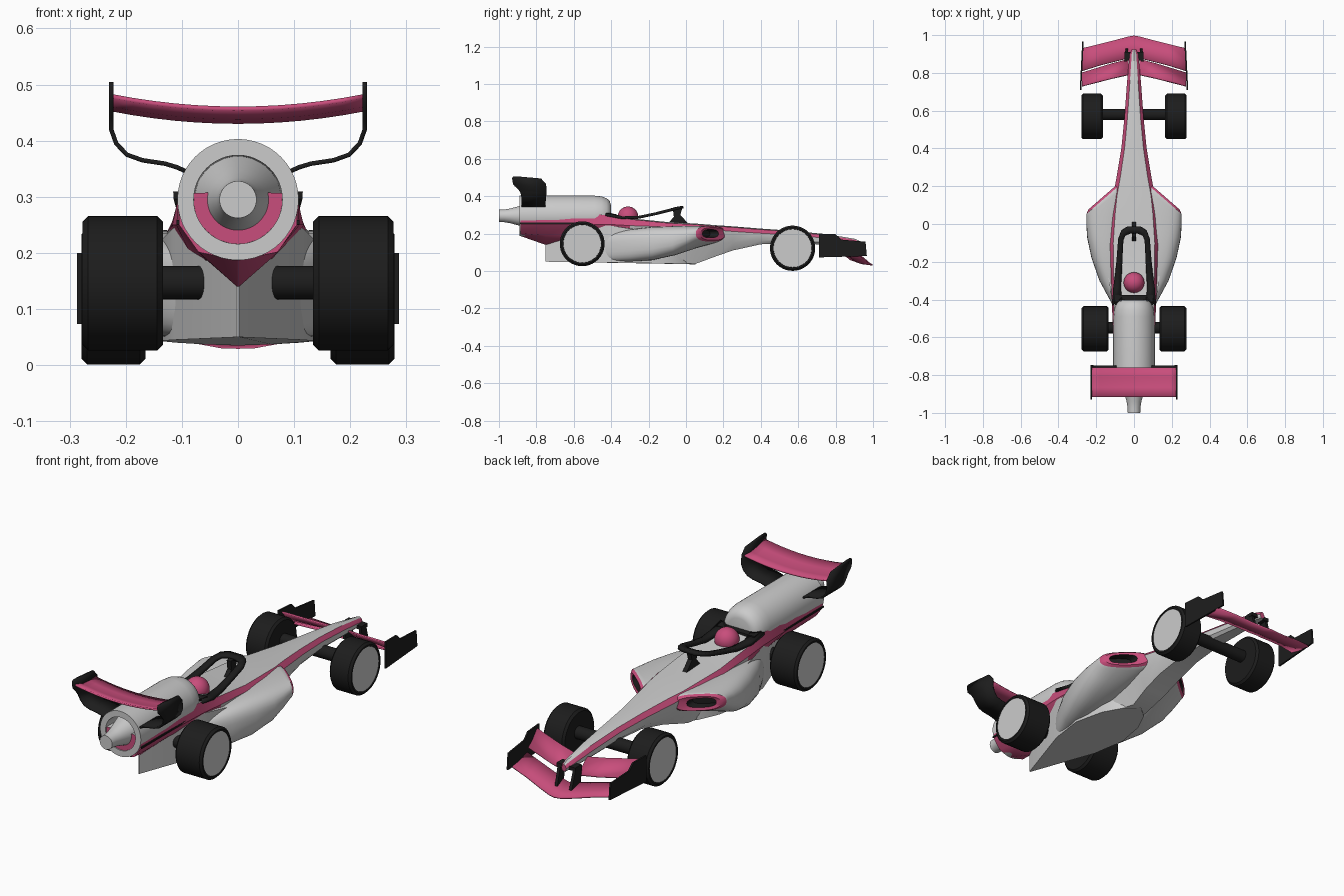
import bpy, bmesh, math
from mathutils import Vector

if "Cube" in bpy.data.objects:
    bpy.data.objects.remove(bpy.data.objects["Cube"])


def material(name, rgb):
    m = bpy.data.materials.new(name)
    m.diffuse_color = (*rgb, 1)
    m.use_nodes = True
    m.node_tree.nodes["Principled BSDF"].inputs["Base Color"].default_value = m.diffuse_color
    return m


PINK = material("pink", (0.58, 0.075, 0.2))
BLACK = material("black", (0.012, 0.012, 0.012))
GREY = material("grey", (0.6, 0.6, 0.6))
MATS = [GREY, PINK, BLACK]


def finish(name, bm, angle=35, thickness=0):
    bmesh.ops.recalc_face_normals(bm, faces=bm.faces)
    me = bpy.data.meshes.new(name)
    bm.to_mesh(me)
    bm.free()
    for m in MATS:
        me.materials.append(m)
    ob = bpy.data.objects.new(name, me)
    bpy.context.collection.objects.link(ob)
    bpy.ops.object.select_all(action='DESELECT')
    bpy.context.view_layer.objects.active = ob
    ob.select_set(True)
    bpy.ops.object.shade_smooth_by_angle(angle=math.radians(angle))
    if thickness:
        s = ob.modifiers.new("thickness", 'SOLIDIFY')
        s.thickness, s.offset = thickness, 0
    return ob


def loft(name, rings, mat=lambda i, j: 0, closed=True, caps=(0, 0), thickness=0, angle=35):
    """Skin a list of point rings; open rows become a sheet given thickness."""
    bm = bmesh.new()
    vs = [[bm.verts.new(p) for p in r] for r in rings]
    n = len(vs[0])
    for i in range(len(vs) - 1):
        for j in range(n if closed else n - 1):
            k = (j + 1) % n
            f = bm.faces.new((vs[i][j], vs[i][k], vs[i + 1][k], vs[i + 1][j]))
            f.material_index = mat(i, j)
    if closed:
        for ring, m in ((vs[0], caps[0]), (vs[-1], caps[1])):
            bm.faces.new(ring).material_index = m
    return finish(name, bm, angle, thickness)


def lathe(name, profile, centre, axis, mat=lambda i, j: 0, caps=(0, 0), sides=40):
    """Revolve (radius, position) pairs about the x or y axis."""
    rings = []
    for r, d in profile:
        ring = []
        for k in range(sides):
            a = 2 * math.pi * k / sides
            u, w = r * math.cos(a), r * math.sin(a)
            ring.append(Vector(centre) + Vector((d, u, w) if axis == 'x' else (u, d, w)))
        rings.append(ring)
    return loft(name, rings, mat, caps=caps)


def plate(name, outline, x, t, mat, lean=0):
    """Extrude a y-z outline sideways; lean shifts x along y."""
    rings = [[(x + s * t / 2 - lean * (y - outline[0][0]), y, z) for y, z in outline] for s in (-1, 1)]
    return loft(name, rings, lambda i, j: mat, caps=(mat, mat), angle=30)


def mirror_rows(half):
    return [[(-x, y, z) for x, y, z in r] for r in half] + [list(r) for r in reversed(half)]


# Fuselage: y, top half width, top z, shoulder half width, shoulder z, keel half width, keel z, bulge
stations = [
    (.925, .006, .158, .013, .145, .006, .130, .001), (.90, .012, .168, .023, .153, .012, .130, .003),
    (.75, .022, .192, .037, .175, .025, .140, .006), (.57, .034, .210, .050, .193, .035, .150, .007),
    (.40, .050, .222, .067, .202, .045, .143, .008), (.25, .072, .234, .092, .212, .055, .110, .008),
    (.15, .090, .241, .110, .220, .055, .075, .005), (.05, .100, .249, .120, .230, .045, .038, 0),
    (-.10, .110, .257, .127, .236, .080, .045, 0), (-.30, .107, .277, .121, .243, .080, .060, 0),
    (-.42, .105, .300, .117, .250, .030, .100, 0), (-.60, .105, .305, .110, .250, .002, .140, .003),
    (-.75, .105, .305, .106, .250, .002, .140, .005), (-.885, .105, .305, .105, .250, .002, .187, .017)]
rings = []
for y, wt, zt, w, zs, wb, zb, b in stations:
    right = [(0, zt + .005), (wt, zt), (w, zs), ((w + wb) / 2 + b, (zs + zb) / 2 - b), (wb, zb)]
    ring = right + [(-x, z) for x, z in reversed(right[1:])]
    rings.append([(x, y, z) for x, z in ring])
loft("fuselage", rings,
     lambda i, j: 1 if j in (1, 7) or (i >= 9 and 2 <= j <= 6) else 0, caps=(1, 1), angle=28)

# Lower hull with flat floor and wedge tail
half = [(0, .05, .035), (.06, 0, .037), (.11, -.10, .04), (.14, -.25, .043), (.115, -.42, .045), (.002, -.75, .05)]
tops = [.10, .15, .2, .22, .245, .165]
floor = half + [(-x, y, z) for x, y, z in reversed(half[1:])]
roof = [(x, y, t) for (x, y, z), t in zip(floor, tops + tops[:0:-1])]
loft("lower_hull", [floor, roof], angle=30)

# Side pods: y, inner x, outer x, bottom z, top z, sweep of the mouth
pod = [
    (.15, .125, .220, .180, .220, .87), (.195, .125, .222, .178, .222, .87),
    (.20, .09, .240, .165, .232, .87), (.185, .07, .252, .158, .240, .87),
    (.16, .05, .252, .150, .241, .80), (.06, .05, .252, .120, .241, .45),
    (-.05, .05, .248, .085, .240, .15), (-.18, .05, .225, .058, .236, 0),
    (-.30, .05, .183, .050, .222, 0), (-.42, .04, .118, .050, .200, 0), (-.50, .03, .07, .06, .18, 0)]
for s, side in ((1, "right"), (-1, "left")):
    rings = []
    for y, xi, xo, zb, zt, sweep in pod:
        ring = []
        for k in range(28):
            a = 2 * math.pi * k / 28
            c, d = math.cos(a), math.sin(a)
            x = (xi + xo) / 2 + (xo - xi) / 2 * math.copysign(abs(c) ** .75, c)
            z = (zb + zt) / 2 + (zt - zb) / 2 * math.copysign(abs(d) ** .75, d)
            ring.append((s * x, y - sweep * (x - .1), z))
        rings.append(ring)
    loft("side_pod_" + side, rings, lambda i, j: 2 if i == 0 else 1 if i < 3 else 0, caps=(2, 0))

    # Dark seam along the rear body
    plate("body_seam_" + side, [(-.887, .251), (-.45, .251), (-.45, .259), (-.887, .259)], s * .107, .006, 2)

    # Wheels with grey hub discs
    for end, y, z, r, x0, x1 in (("front", .57, .122, .121, .165, .279), ("rear", -.555, .146, .12, .134, .277)):
        prof = [(.08, x0), (r - .01, x0), (r, x0 + .01), (r, x1 - .01), (r - .01, x1), (r - .018, x1), (r - .019, x1 - .003)]
        lathe(f"{end}_wheel_{side}", [(a, s * b) for a, b in prof], (0, y, z), 'x', lambda i, j: 2, caps=(2, 0))

    # Front wing end plate and pylon
    plate("front_end_plate_" + side,
          [(.71, .2), (.80, .197), (.83, .168), (.96, .157), (.967, .08), (.71, .073)], s * .283, .008, 2, s * .05)
    plate("nose_pylon_" + side, [(.86, .15), (.90, .15), (.93, .05), (.87, .065)], s * .045, .014, 2, s * .1)
    plate("pylon_bridge_" + side, [(.865, .135), (.91, .135), (.91, .152), (.865, .152)], s * .03, .04, 2)

    # Front flap
    loft("front_flap_" + side, [
        [(s * x, yl, zl), (s * x, (yl + yt) / 2, (zl + zt) / 2 - .008), (s * x, yt, zt)]
        for x, yl, zl, yt, zt in ((.03, .872, .10, .79, .155), (.12, .848, .105, .77, .165), (.276, .80, .12, .73, .187))],
        lambda i, j: 1, closed=False, thickness=.007)

    # Rear wing end plate sweeping inward into the support arm
    path = [(.226, .505, -.925, -.89), (.226, .495, -.93, -.775), (.226, .465, -.925, -.748), (.226, .44, -.90, -.746),
            (.226, .42, -.885, -.746), (.217, .395, -.88, -.748), (.198, .375, -.88, -.75),
            (.17, .365, -.88, -.75), (.13, .359, -.88, -.75), (.11, .353, -.88, -.75), (.085, .342, -.88, -.75)]
    loft("rear_end_plate_" + side, [[(s * x, a, z), (s * x, b, z)] for x, z, a, b in path],
         lambda i, j: 2, closed=False, thickness=.008, angle=50)

# Axles
for end, y, z, w in (("front", .58, .14, .175), ("rear", -.55, .147, .15)):
    lathe(end + "_axle", [(.03, -w), (.03, w)], (0, y, z), 'x', lambda i, j: 2, caps=(2, 2), sides=24)

# Front wing main plane
half = [[(x, yl, zl), (x, (yl + yt) / 2, (zl + zt) / 2 - .006), (x, yt, zt)]
        for x, yl, zl, yt, zt in ((.276, .93, .082, .81, .102), (.18, .953, .066, .84, .09),
                                  (.09, .976, .045, .863, .075), (.03, .992, .034, .878, .063))]
centre = [[(0, .997, .033), (0, .94, .041), (0, .885, .06)]]
rows = mirror_rows(half)
loft("front_wing", rows[:4] + centre + rows[4:], lambda i, j: 1, closed=False, thickness=.008)

# Rear wing, bowed upward at the ends
rows = []
for k in range(13):
    x = -.224 + .448 * k / 12
    lift = .022 * (x / .224) ** 2
    rows.append([(x, -.76, .437 + lift), (x, -.81, .434 + lift), (x, -.865, .442 + lift), (x, -.915, .457 + lift)])
loft("rear_wing", rows, lambda i, j: 1, closed=False, thickness=.008)

# Engine cowl with recessed exhaust cone
lathe("engine_cowl", [(.06, -.402), (.08, -.408), (.094, -.424), (.104, -.452), (.108, -.49), (.108, -.89),
                      (.079, -.89), (.077, -.81), (.062, -.86), (.05, -.90), (.039, -.94), (.034, -.97), (.033, -1)],
      (0, 0, .295), 'y', sides=48)

# Cockpit guard ring, rear bar and strut
half = [[(.115, -.43, .302), (.062, -.40, .302)], [(.110, -.34, .285), (.070, -.34, .285)],
        [(.098, -.25, .288), (.064, -.25, .288)], [(.090, -.16, .307), (.060, -.16, .307)],
        [(.084, -.08, .327), (.056, -.085, .326)], [(.067, -.034, .338), (.045, -.06, .334)],
        [(.035, -.014, .342), (.02, -.05, .336)]]
loft("cockpit_guard", mirror_rows(half), lambda i, j: 2, closed=False, thickness=.015)
plate("cockpit_rear_bar", [(-.43, .29), (-.375, .288), (-.375, .305), (-.43, .31)], 0, .2, 2)
plate("guard_strut", [(-.07, .332), (-.02, .338), (-.03, .30), (.015, .25), (-.1, .25), (-.065, .29)], 0, .022, 2)

# Driver helmet
bm = bmesh.new()
bmesh.ops.create_uvsphere(bm, u_segments=28, v_segments=16, radius=.055)
bmesh.ops.translate(bm, verts=bm.verts, vec=(0, -.31, .29))
for f in bm.faces:
    f.material_index = 1
finish("helmet", bm)
